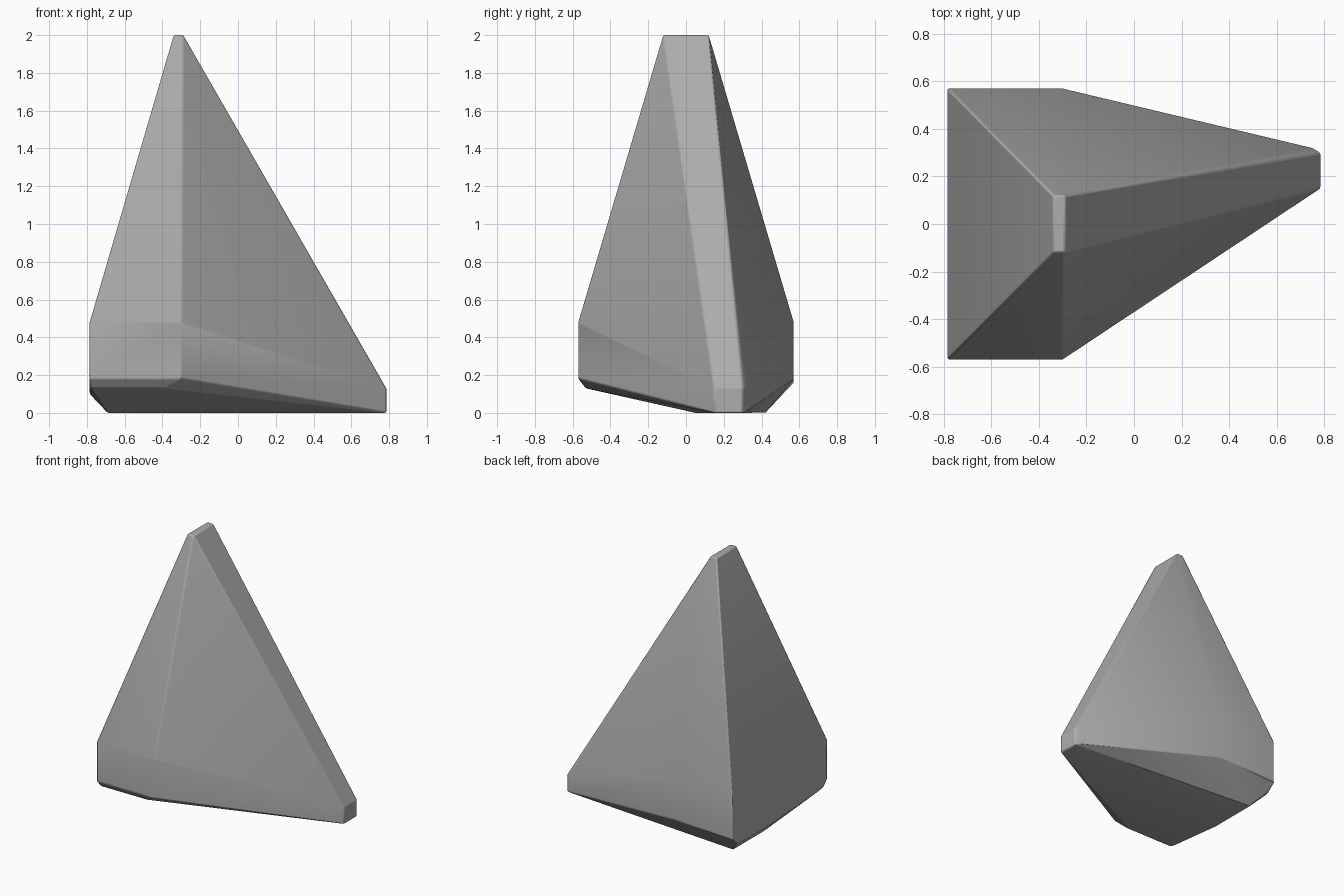
import bpy
import bmesh

cube = bpy.data.objects.get("Cube")
if cube:
    bpy.data.objects.remove(cube, do_unlink=True)

grey = bpy.data.materials.new("stone_grey")
grey.use_nodes = True
colour = (0.42, 0.42, 0.42, 1)
grey.diffuse_color = colour
shader = grey.node_tree.nodes["Principled BSDF"]
shader.inputs["Base Color"].default_value = colour
shader.inputs["Roughness"].default_value = 0.8

# Narrow flat crest
crest = [(x, y, 2) for x in (-0.34, -0.29) for y in (-0.12, 0.12)]

# Upright skirt: plan position, lower height, upper height
skirt = [
    (-0.785, -0.57, 0.18, 0.48),
    (-0.30, -0.57, 0.18, 0.48),
    (0.785, 0.15, 0, 0.13),
    (0.785, 0.30, 0, 0.13),
    (0.75, 0.32, 0.01, 0.14),
    (-0.30, 0.57, 0.18, 0.48),
    (-0.785, 0.57, 0.16, 0.48),
]

# Chamfered, sloping underside
underside = [
    (-0.78, -0.53, 0.13), (-0.40, -0.53, 0.13),
    (-0.785, 0.05, 0.10), (-0.785, 0.50, 0.10),
    (-0.69, 0.05, 0), (-0.69, 0.42, 0),
]

points = crest + underside
for x, y, low, high in skirt:
    points += [(x, y, low), (x, y, high)]

# Wrap the faceted rock around its corners
bm = bmesh.new()
for p in points:
    bm.verts.new(p)
hull = bmesh.ops.convex_hull(bm, input=bm.verts)
loose = {g for g in hull["geom_interior"] + hull["geom_unused"]
         if isinstance(g, bmesh.types.BMVert)}
bmesh.ops.delete(bm, geom=list(loose), context="VERTS")
bmesh.ops.dissolve_limit(bm, angle_limit=0.02, verts=bm.verts, edges=bm.edges)
bmesh.ops.recalc_face_normals(bm, faces=bm.faces)
mesh = bpy.data.meshes.new("pointed_rock")
bm.to_mesh(mesh)
bm.free()
mesh.materials.append(grey)
rock = bpy.data.objects.new("pointed_rock", mesh)
bpy.context.collection.objects.link(rock)

# Slightly worn edges
bevel = rock.modifiers.new("worn_edges", "BEVEL")
bevel.width = 0.008
bevel.segments = 2
bevel.limit_method = "ANGLE"
bevel.angle_limit = 0.6

bpy.context.view_layer.objects.active = rock
rock.select_set(True)
bpy.ops.object.shade_smooth_by_angle(angle=0.35)
